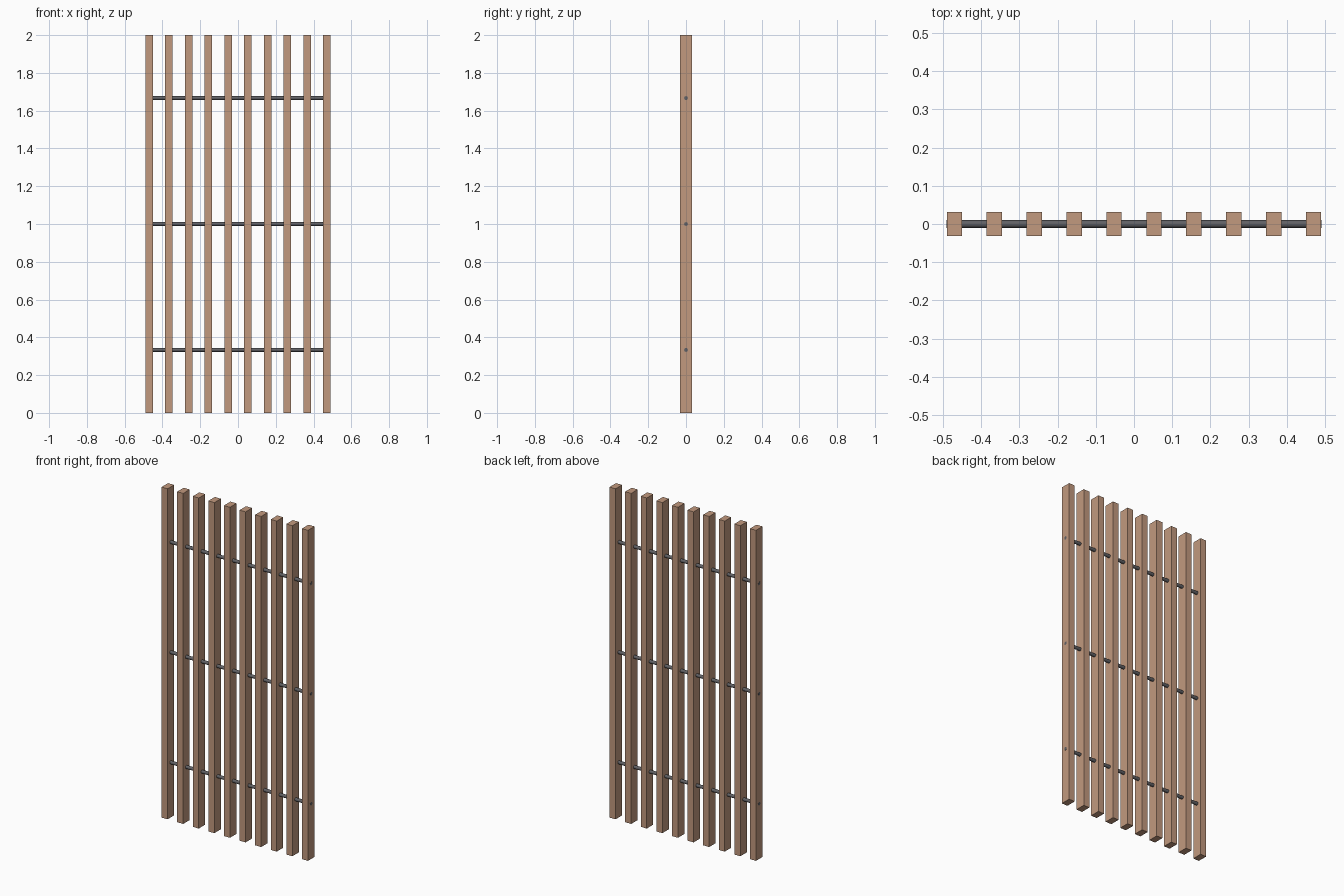
import bpy, math

if "Cube" in bpy.data.objects:
    bpy.data.objects.remove(bpy.data.objects["Cube"])

def material(name, rgb):
    m = bpy.data.materials.new(name)
    m.diffuse_color = (*rgb, 1)
    m.use_nodes = True
    m.node_tree.nodes["Principled BSDF"].inputs["Base Color"].default_value = m.diffuse_color
    return m

wood = material("brown_wood", (0.54, 0.32, 0.21))
steel = material("dark_grey_metal", (0.12, 0.12, 0.13))

COUNT, WIDTH, DEPTH, HEIGHT = 10, 0.04, 0.062, 2.0
HALF_SPAN = 0.47  # centre of the outermost slat

# Upright wooden slats
for i in range(COUNT):
    x = -HALF_SPAN + 2 * HALF_SPAN * i / (COUNT - 1)
    bpy.ops.mesh.primitive_cube_add(size=1, location=(x, 0, HEIGHT / 2))
    slat = bpy.context.object
    slat.name = f"slat_{i + 1}"
    slat.scale = (WIDTH, DEPTH, HEIGHT)
    bpy.ops.object.transform_apply(location=False, rotation=False, scale=True)
    slat.data.materials.append(wood)

# Round rods threaded through all slats, ends showing on the outer faces
for i, z in enumerate((HEIGHT / 6, HEIGHT / 2, HEIGHT * 5 / 6)):
    bpy.ops.mesh.primitive_cylinder_add(
        vertices=24, radius=0.01, depth=2 * HALF_SPAN + WIDTH + 0.001,
        location=(0, 0, z), rotation=(0, math.pi / 2, 0))
    rod = bpy.context.object
    rod.name = f"cross_rod_{i + 1}"
    rod.data.materials.append(steel)
    bpy.ops.object.shade_smooth_by_angle(angle=math.radians(35))
